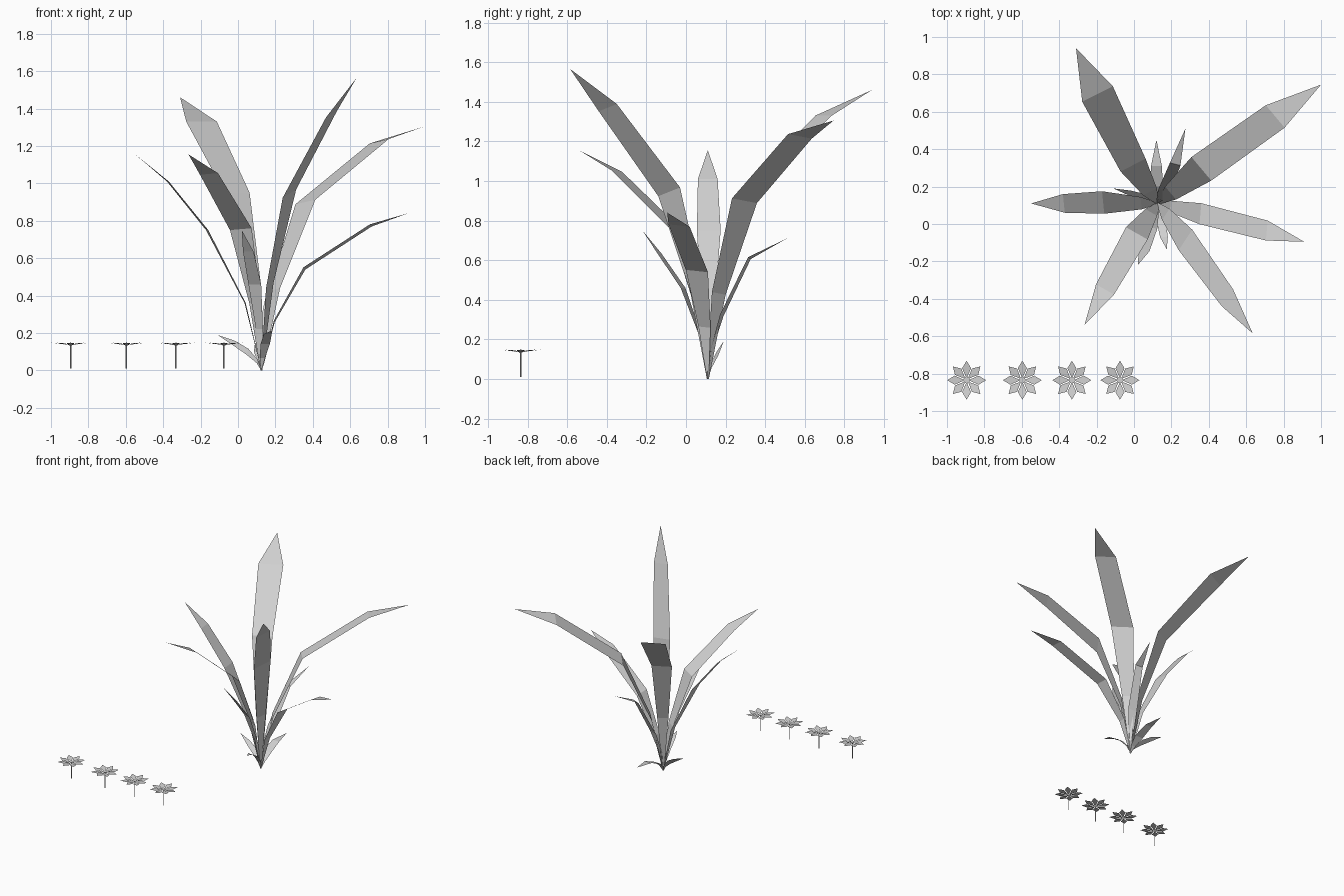
import bpy
import bmesh
import math
from mathutils import Vector, Matrix

default_cube = bpy.data.objects.get("Cube")
if default_cube:
    bpy.data.objects.remove(default_cube, do_unlink=True)

# Single plain grey used on every part
grey = bpy.data.materials.new("plain_grey")
grey.use_nodes = True
colour = (0.64, 0.64, 0.64, 1)
grey.diffuse_color = colour
for node in grey.node_tree.nodes:
    if node.type == 'BSDF_PRINCIPLED':
        node.inputs["Base Color"].default_value = colour

ROOT = Vector((0.125, 0.11, 0.0))


def finish(bm, name, location=(0, 0, 0)):
    """Turn a bmesh into a flat-shaded object with the shared material."""
    mesh = bpy.data.meshes.new(name)
    bm.to_mesh(mesh)
    bm.free()
    mesh.materials.append(grey)
    obj = bpy.data.objects.new(name, mesh)
    obj.location = location
    bpy.context.scene.collection.objects.link(obj)
    return obj


def leaf(name, middle, shoulder, tip, half_width, shoulder_scale=0.83):
    """Bent flat blade from the root through two bends to a pointed tip."""
    middle, shoulder, tip, side = map(Vector, (middle, shoulder, tip, half_width))
    rise = middle - ROOT
    lower = ROOT + Vector((rise.x * 0.3, rise.y * 0.3, rise.z * 0.48))
    sections = [(ROOT, 0.08), (lower, 0.55), (middle, 1.0), (shoulder, shoulder_scale)]
    bm = bmesh.new()
    previous = None
    for centre, scale in sections:
        pair = [bm.verts.new(centre - side * scale), bm.verts.new(centre + side * scale)]
        if previous:
            bm.faces.new((previous[0], previous[1], pair[1], pair[0]))
        previous = pair
    bm.faces.new((previous[0], previous[1], bm.verts.new(tip)))
    finish(bm, name)


# Large leaves
leaf("back_right_leaf", (-0.005, 0.315, 0.95), (-0.195, 0.695, 1.33),
     (-0.31, 0.94, 1.46), (0.067, 0.034, 0), shoulder_scale=1.22)
leaf("back_left_leaf", (0.36, 0.295, 0.9), (0.755, 0.575, 1.225),
     (1.0, 0.745, 1.305), (0.053, -0.063, 0.012), shoulder_scale=0.95)
leaf("left_leaf", (0.355, 0.055, 0.545), (0.71, -0.035, 0.775),
     (0.91, -0.095, 0.84), (0.005, 0.056, -0.006), shoulder_scale=0.95)
leaf("front_left_leaf", (0.275, -0.085, 0.945), (0.5, -0.395, 1.37),
     (0.635, -0.585, 1.565), (0.036, 0.055, 0.022))
leaf("front_right_leaf", (0.015, -0.05, 0.755), (-0.155, -0.35, 1.05),
     (-0.265, -0.54, 1.155), (0.058, -0.033, 0.005))
leaf("right_leaf", (-0.165, 0.115, 0.75), (-0.375, 0.11, 1.01),
     (-0.55, 0.11, 1.155), (0.006, -0.06, 0))

# Small leaves near the root
leaf("small_back_leaf", (0.165, 0.18, 0.32), (0.22, 0.32, 0.61),
     (0.275, 0.51, 0.71), (0.034, -0.008, 0.006))
leaf("low_back_leaf", (0.12, 0.2, 0.1), (0.12, 0.31, 0.145),
     (0.12, 0.45, 0.155), (0.035, 0, 0))
leaf("low_right_leaf", (0.05, 0.145, 0.1), (-0.02, 0.165, 0.145),
     (-0.11, 0.19, 0.19), (0.006, 0.016, 0.015))
leaf("small_front_leaf", (0.09, -0.015, 0.46), (0.055, -0.135, 0.635),
     (0.02, -0.22, 0.75), (0.034, -0.012, 0))
leaf("low_front_leaf", (0.145, 0.02, 0.14), (0.16, -0.07, 0.195),
     (0.175, -0.135, 0.21), (0.025, 0, 0))


def flower(name, x):
    """Eight kite petals around a small cup."""
    bm = bmesh.new()
    profile = [(0.01, 0, 0.136), (0.064, -0.024, 0.144),
               (0.104, 0, 0.148), (0.064, 0.024, 0.144)]
    for i in range(8):
        turn = Matrix.Rotation(i * math.pi / 4, 3, 'Z')
        bm.faces.new([bm.verts.new(turn @ Vector(p)) for p in profile])
    bmesh.ops.create_cone(bm, segments=8, cap_ends=True, radius1=0.005, radius2=0.018,
                          depth=0.01, matrix=Matrix.Translation((0, 0, 0.137)))
    finish(bm, name + "_head", (x, -0.835, 0))
    # Thin square stem
    bm = bmesh.new()
    bmesh.ops.create_cone(bm, segments=4, cap_ends=True, radius1=0.004, radius2=0.004,
                          depth=0.122, matrix=Matrix.Translation((0, 0, 0.071)))
    finish(bm, name + "_stem", (x, -0.835, 0))


# Row of flowers in front
for index, x in enumerate((-0.895, -0.597, -0.332, -0.075)):
    flower(f"flower_{index + 1}", x)
